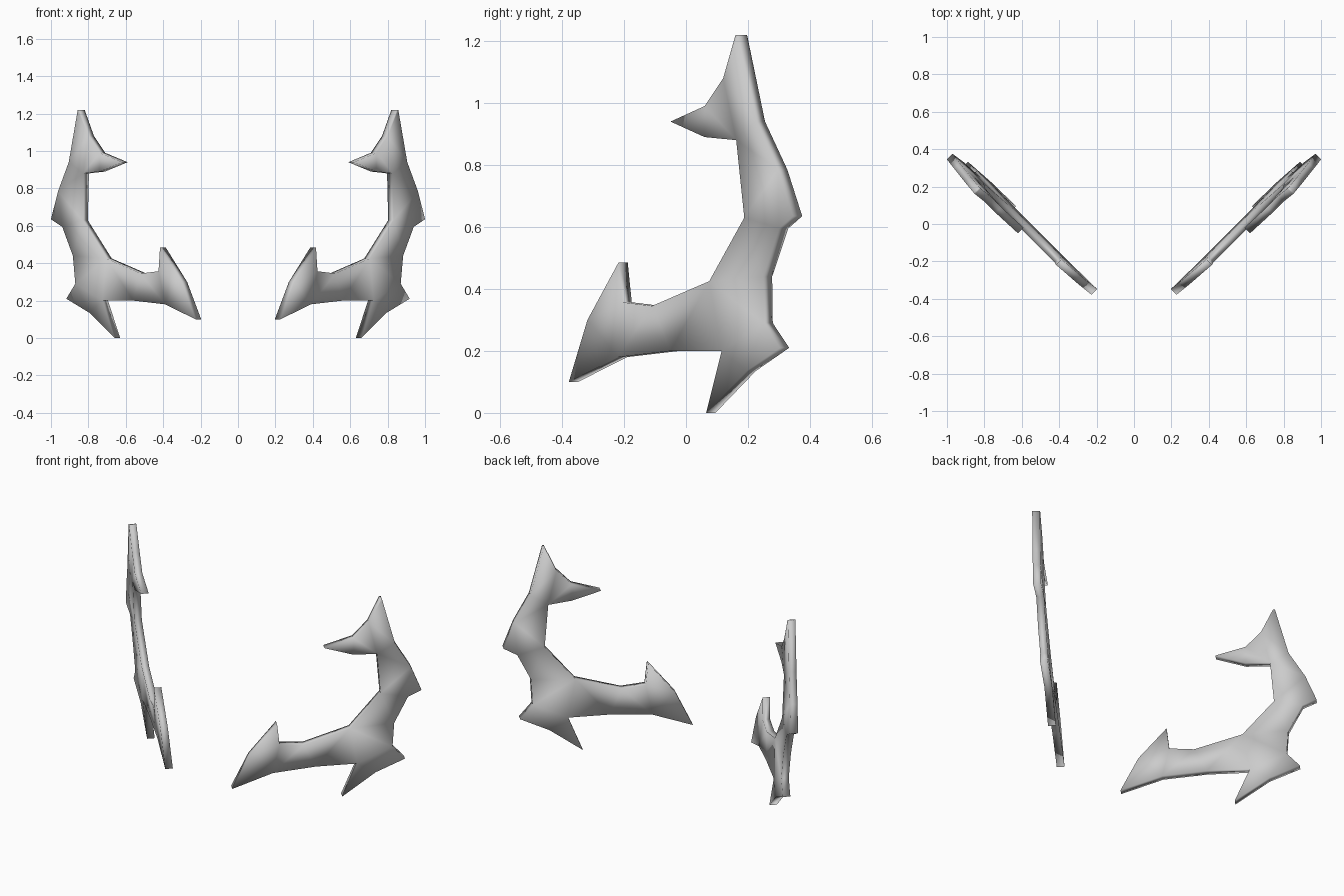
import bpy, bmesh

# Deer silhouette, outer face: (y, z, d) where x = y + d (plate runs at 45 degrees)
OUTLINE = [
    (0.16, 1.22, 0.69), (0.12, 1.08, 0.68), (0.06, 0.99, 0.68),        # ear, brow
    (-0.05, 0.94, 0.67), (0.06, 0.89, 0.68), (0.162, 0.88, 0.665),     # muzzle, jaw, throat
    (0.188, 0.63, 0.645), (0.075, 0.425, 0.63), (-0.11, 0.345, 0.63),  # chest, back
    (-0.205, 0.357, 0.63), (-0.218, 0.485, 0.635),                     # raised tip
    (-0.318, 0.30, 0.62), (-0.378, 0.10, 0.605),                       # haunch
    (-0.22, 0.18, 0.61), (-0.05, 0.20, 0.61), (0.115, 0.20, 0.61),     # underside
    (0.065, 0.0, 0.595), (0.195, 0.135, 0.60), (0.303, 0.21, 0.615),   # foreleg
    (0.25, 0.29, 0.62), (0.248, 0.44, 0.635), (0.30, 0.595, 0.64),
    (0.345, 0.635, 0.655), (0.297, 0.785, 0.665), (0.225, 0.94, 0.68), # nape
    (0.167, 1.22, 0.69),
]
SHIFT = 0.03  # plate thickness along x and along y


def deer_plate(name, side):
    bm = bmesh.new()
    outer = [bm.verts.new((side * (y + d), y, z)) for y, z, d in OUTLINE]
    inner = [bm.verts.new((side * (y + d - SHIFT), y + SHIFT, z)) for y, z, d in OUTLINE]
    bm.faces.new(outer)
    bm.faces.new(inner[::-1])
    # rim
    n = len(outer)
    for i in range(n):
        j = (i + 1) % n
        bm.faces.new((outer[j], outer[i], inner[i], inner[j]))
    bmesh.ops.recalc_face_normals(bm, faces=bm.faces)
    bmesh.ops.triangulate(bm, faces=[f for f in bm.faces if len(f.verts) > 4])
    for f in bm.faces:
        f.smooth = True
    mesh = bpy.data.meshes.new(name)
    bm.to_mesh(mesh)
    bm.free()
    obj = bpy.data.objects.new(name, mesh)
    bpy.context.collection.objects.link(obj)
    return obj


# mirrored pair
deer_plate("deer_plate_right", 1)
deer_plate("deer_plate_left", -1)
